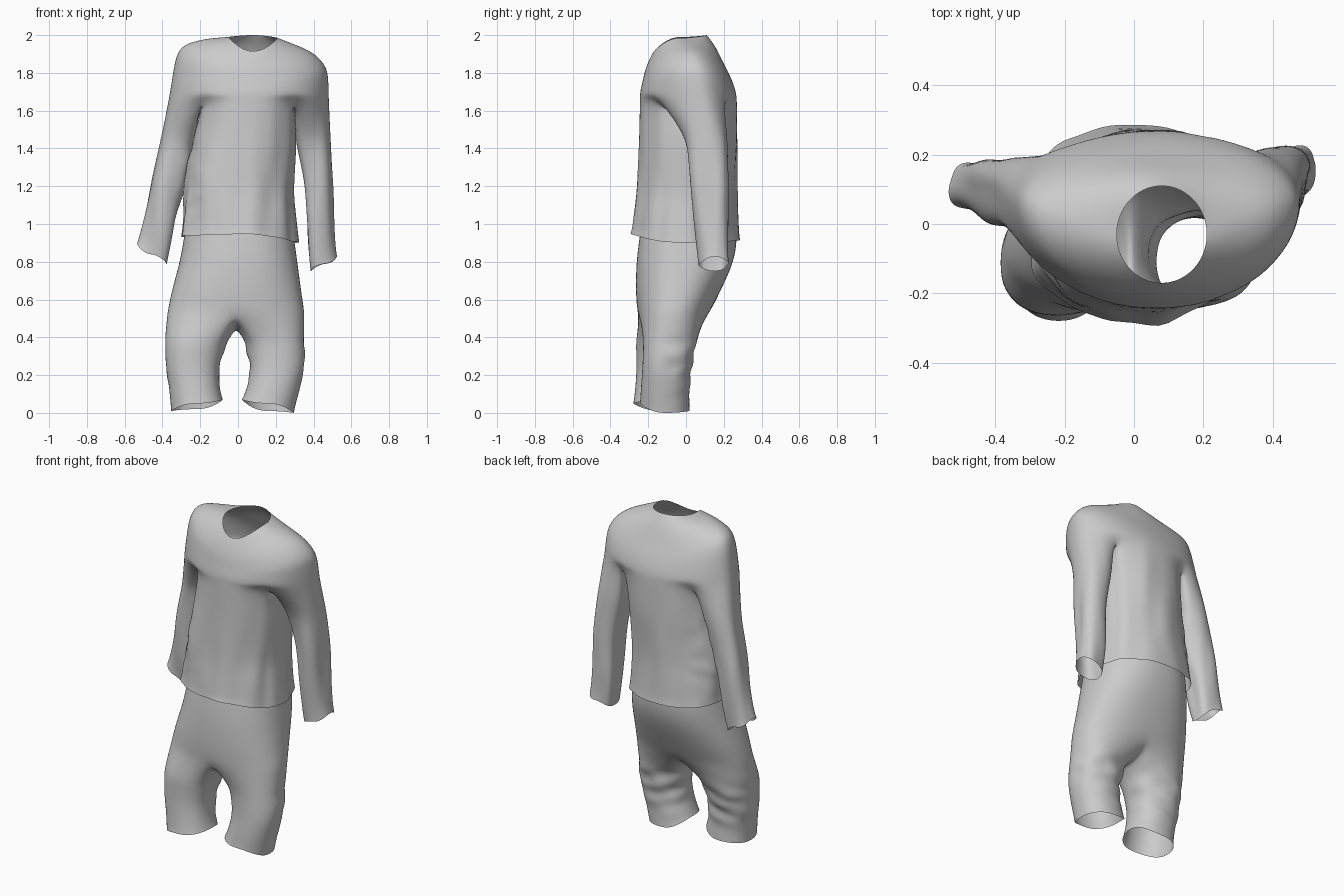
import bpy, bmesh, math
from mathutils import Vector, noise

if "Cube" in bpy.data.objects:
    bpy.data.objects.remove(bpy.data.objects["Cube"])

N = 64      # points around the wide rings
SUB = 4     # in-between rings per control ring


def ring(p, angs, power):
    """Closed super-ellipse: p = x0, x1, y0, y1, side y, z left, right, front, back."""
    x0, x1, y0, y1, ys, zl, zr, zf, zb = p
    e, out = 2 / power, []
    for a in angs:
        c, s = math.cos(a), math.sin(a)
        u = math.copysign(abs(c) ** e, c)
        v = math.copysign(abs(s) ** e, s)
        x = (x0 + x1) / 2 + u * (x1 - x0) / 2
        y = ys + (v * (y1 - ys) if v > 0 else v * (ys - y0))
        z = c * c * (zr if c > 0 else zl) + s * s * (zb if s > 0 else zf)
        out.append(Vector((x, y, z)))
    return out


def full(r):
    """Level rings may be given with one z only."""
    return list(r) if len(r) == 9 else list(r[:5]) + [r[5]] * 4


def spline(rows):
    """Catmull-Rom in-between rows."""
    out = []
    for i in range(len(rows) - 1):
        a, b, c, d = (rows[max(0, i - 1)], rows[i], rows[i + 1], rows[min(len(rows) - 1, i + 2)])
        for k in range(SUB):
            t = k / SUB
            out.append([0.5 * (2 * q + (r - p) * t + (2 * p - 5 * q + 4 * r - s) * t * t
                               + (3 * q - p - 3 * r + s) * t ** 3)
                        for p, q, r, s in zip(a, b, c, d)])
    return out + [rows[-1]]


def join(bm, a, b):
    n = len(a)
    for i in range(n):
        bm.faces.new((a[i], a[(i + 1) % n], b[(i + 1) % n], b[i]))


def loft(bm, rings, power, loop=None):
    """Skin rings; if a loop of vertices is given, continue from it."""
    rows = [full(r) for r in rings]
    if loop is None:
        angs = [2 * math.pi * i / N for i in range(N)]
        start = None
    else:
        lo = [min(v.co[k] for v in loop) for k in (0, 1)]
        hi = [max(v.co[k] for v in loop) for k in (0, 1)]
        angs = [math.atan2((2 * v.co.y - lo[1] - hi[1]) / (hi[1] - lo[1]),
                           (2 * v.co.x - lo[0] - hi[0]) / (hi[0] - lo[0])) for v in loop]
        start = [v.co.copy() for v in loop]
    pts = [ring(p, angs, power) for p in spline(rows)]
    if start:
        pts = [[a.lerp(b, t) for a, b in zip(start, pts[0])] for t in (0.33, 0.67)] + pts
    prev = loop
    for row in pts:
        cur = [bm.verts.new(p) for p in row]
        if prev:
            join(bm, prev, cur)
        prev = cur
    return prev


def bridge(bm, a, b, m, rise):
    """Row of vertices from a to b, arched up or down."""
    out = []
    for i in range(1, m + 1):
        t = i / (m + 1)
        p = a.co.lerp(b.co, t)
        p.z += rise * math.sin(math.pi * t)
        out.append(bm.verts.new(p))
    return out


def finish(bm, name, fold):
    inner = [v for v in bm.verts if not v.is_boundary]
    for _ in range(3):
        bmesh.ops.smooth_vert(bm, verts=inner, factor=0.5, use_axis_x=True,
                              use_axis_y=True, use_axis_z=True)
    bmesh.ops.recalc_face_normals(bm, faces=bm.faces)
    bm.normal_update()
    for v, d in [(v, v.normal * fold(v.co)) for v in bm.verts]:
        v.co += d
    me = bpy.data.meshes.new(name)
    bm.to_mesh(me)
    bm.free()
    me.shade_smooth()
    ob = bpy.data.objects.new(name, me)
    bpy.context.collection.objects.link(ob)
    mod = ob.modifiers.new("smooth", 'SUBSURF')
    mod.levels = mod.render_levels = 1


# --- shirt: yoke from neckline to armpits, then torso and two sleeves
bm = bmesh.new()
w = loft(bm, [(-.05, .21, -.17, .11, -.03, 1.99, 1.985, 1.915, 2.0),
              (-.17, .29, -.195, .155, 0, 1.98, 1.955, 1.87, 1.94),
              (-.28, .40, -.218, .20, .03, 1.95, 1.905, 1.81, 1.85),
              (-.327, .467, -.232, .235, .05, 1.89, 1.83, 1.75, 1.78),
              (-.35, .48, -.243, .26, .065, 1.77, 1.75, 1.70, 1.715),
              (-.368, .483, -.245, .27, .075, 1.66)], 2.0)
k, h = 10, N // 2
for j in (k, h - k, h + k, N - k):      # pinch the armhole creases inward
    for d in range(-4, 5):
        v = w[(j + d) % N]
        v.co.y = .06 + (v.co.y - .06) * (1 - .2 * math.exp(-(d / 2) ** 2))
rb = bridge(bm, w[k], w[-k], 11, .04)
lb = bridge(bm, w[h + k], w[h - k], 11, .04)
loft(bm, [(-.415, -.225, -.02, .20, .09, 1.45),
          (-.47, -.285, .0, .19, .09, 1.2),
          (-.518, -.34, .02, .185, .1, 1.0, .96, .98, .98),
          (-.54, -.385, .03, .18, .1, .9, .79, .84, .85)], 2.2, w[h - k:h + k + 1] + lb)
loft(bm, [(.298, .49, -.01, .225, .11, 1.45),
          (.343, .508, .025, .228, .12, 1.2),
          (.362, .522, .05, .232, .14, .98),
          (.385, .537, .07, .24, .15, .75, .83, .79, .79)], 2.2, w[-k:] + w[:k + 1] + rb)
loft(bm, [(-.24, .31, -.248, .278, .02, 1.45),
          (-.28, .288, -.262, .27, .01, 1.2),
          (-.295, .3, -.272, .278, 0, 1.06),
          (-.313, .315, -.28, .29, 0, .935, .90, .945, .915)], 2.3,
     w[k:h - k + 1] + lb[::-1] + w[h + k:N - k + 1] + rb[::-1])


def shirt_fold(p):
    low = max(0, min(1, (1.75 - p.z) / .6))
    f = .026 * low * noise.noise(Vector((p.x * 11, p.y * 11, p.z * 2)))
    if p.y < -.15:   # centre front pleat
        f += .03 * low * math.exp(-((p.x - .09) / .035) ** 2)
    side = math.exp(-((p.x + .24) / .08) ** 2 - ((p.z - 1.3) / .2) ** 2)
    return f + .008 * side * math.sin(60 * p.z - 35 * p.x)


finish(bm, "shirt", shirt_fold)

# --- trousers: hips from waist to crotch, then two legs
bm = bmesh.new()
w = loft(bm, [(-.26, .27, -.22, .25, 0, 1.1),
              (-.285, .295, -.245, .27, 0, .94),
              (-.31, .315, -.262, .25, -.01, .8),
              (-.35, .335, -.266, .185, -.04, .65),
              (-.375, .353, -.258, .125, -.07, .53)], 2.3)
q = N // 4
cb = bridge(bm, w[q], w[3 * q], 11, -.08)
loft(bm, [(-.388, -.055, -.268, .055, -.11, .38),
          (-.384, -.095, -.264, .022, -.12, .25),
          (-.364, -.097, -.27, .0, -.13, .12, .15, .14, .13),
          (-.355, -.08, -.28, .0, -.13, .01, .07, .05, .02)], 2.2, w[q:3 * q + 1] + cb[::-1])
loft(bm, [(.035, .35, -.228, .055, -.09, .38),
          (.06, .356, -.232, .032, -.1, .25),
          (.05, .325, -.24, .02, -.11, .15, .12, .14, .13),
          (.02, .295, -.245, .02, -.11, .07, .0, .05, .01)], 2.2, w[3 * q:] + w[:q + 1] + cb)


def trouser_fold(p):
    back = max(0, min(1, (p.y + .17) / .1))
    knee = math.exp(-((p.z - .27) / .13) ** 2)
    slope = 22 * abs(p.x)
    return back * knee * (.007 * math.sin(60 * p.z + slope)
                          + .016 * noise.noise(Vector((p.x * 9, p.y * 7, p.z * 16))))


finish(bm, "trousers", trouser_fold)
